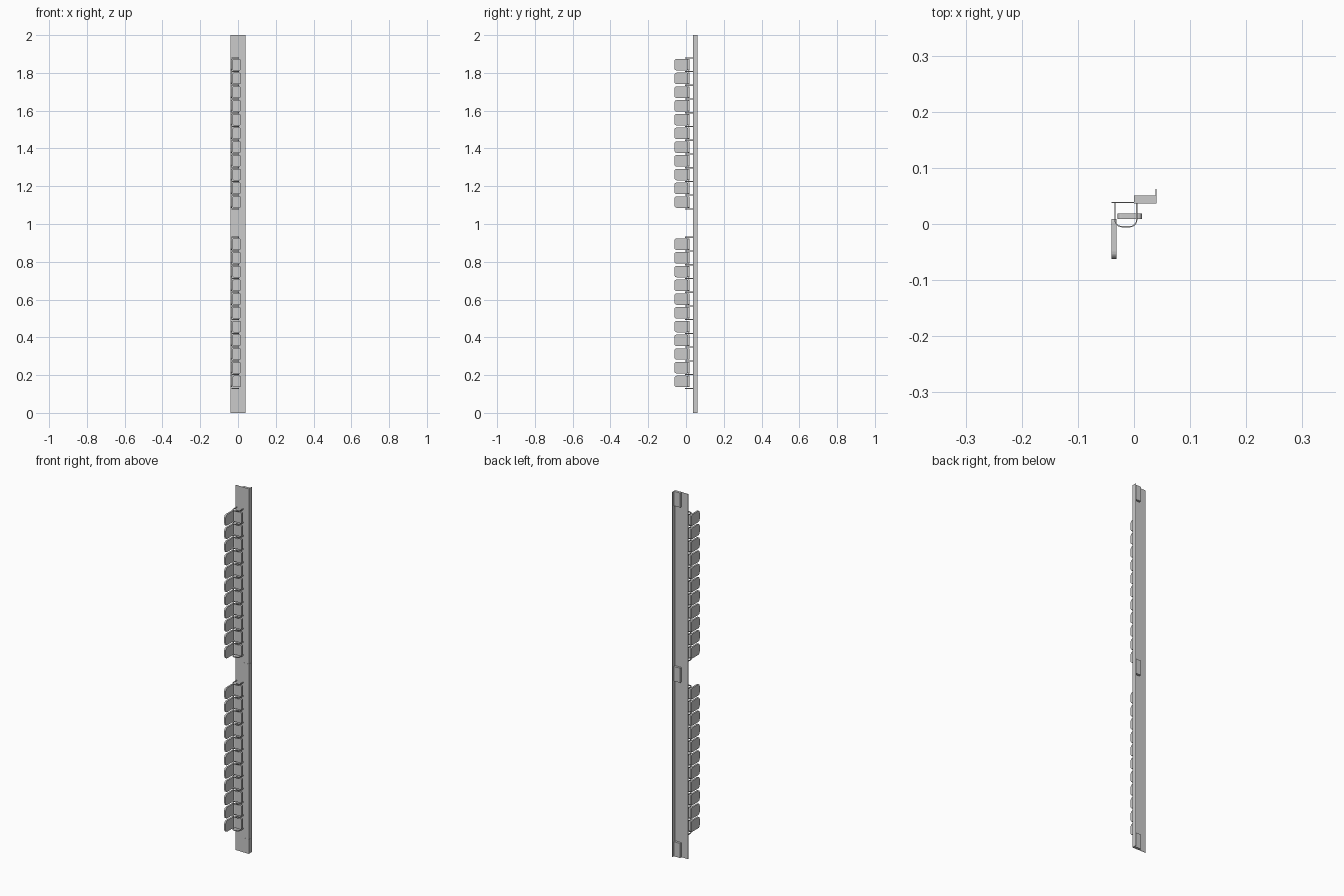
import bpy, bmesh, math
from mathutils import Matrix, Vector

if "Cube" in bpy.data.objects:
    bpy.data.objects.remove(bpy.data.objects["Cube"])


def finish(name, bm):
    bmesh.ops.recalc_face_normals(bm, faces=bm.faces)
    me = bpy.data.meshes.new(name)
    bm.to_mesh(me)
    bm.free()
    ob = bpy.data.objects.new(name, me)
    bpy.context.collection.objects.link(ob)
    return ob


def prism(bm, outline, offset):
    """Close an outline into a solid by extruding it along offset."""
    off = Vector(offset)
    a = [bm.verts.new(p) for p in outline]
    b = [bm.verts.new(Vector(p) + off) for p in outline]
    bm.faces.new(a)
    bm.faces.new(b[::-1])
    n = len(a)
    for i in range(n):
        j = (i + 1) % n
        bm.faces.new((a[i], a[j], b[j], b[i]))


def box(bm, x0, x1, y0, y1, z0, z1):
    prism(bm, [(x0, y0, z0), (x1, y0, z0), (x1, y1, z0), (x0, y1, z0)], (0, 0, z1 - z0))


def rounded(u0, u1, v0, v1, r_low, r_high, steps=4):
    """Rounded rectangle; r_low rounds the u0 corners, r_high the u1 corners."""
    pts = []
    for cu, cv, r, start in ((u1 - r_high, v1 - r_high, r_high, 0), (u0 + r_low, v1 - r_low, r_low, 90),
                             (u0 + r_low, v0 + r_low, r_low, 180), (u1 - r_high, v0 + r_high, r_high, 270)):
        for k in range(steps + 1):
            t = math.radians(start + 90 * k / steps)
            pts.append((cu + r * math.cos(t), cv + r * math.sin(t)))
    return pts


def hoop_outline(x0, x1, y_back, y_front, r, t, steps=6):
    """U-shaped strip seen from above, with thickness t."""
    outer, inner = [(x0, y_back)], [(x0 + t, y_back)]
    for cx, start in ((x0 + r, 180), (x1 - r, 270)):
        for k in range(steps + 1):
            a = math.radians(start + 90 * k / steps)
            c, s = math.cos(a), math.sin(a)
            outer.append((cx + r * c, y_front + r + r * s))
            inner.append((cx + (r - t) * c, y_front + r + (r - t) * s))
    outer.append((x1, y_back))
    inner.append((x1 - t, y_back))
    return outer + inner[::-1]


# Angled back rail: front web plus one side flange
bm = bmesh.new()
T = 0.002
prism(bm, [(-0.04, 0.037, 0), (0.04, 0.037, 0), (0.04, 0.062, 0), (0.04 - T, 0.062, 0),
           (0.04 - T, 0.037 + T, 0), (-0.04, 0.037 + T, 0)], (0, 0, 2))
finish("back_rail", bm)

# Mounting blocks at the bottom, middle and top
bm = bmesh.new()
for z in (0.0, 0.96, 1.92):
    box(bm, 0.0, 0.0405, 0.0365, 0.051, z, z + 0.08)
finish("mounting_blocks", bm)

# Two banks of hoops, front plates and side paddles
PITCH, COUNT = 0.0727, 11
for label, base in (("lower", 0.13), ("upper", 1.08)):
    hoops, plates, paddles = bmesh.new(), bmesh.new(), bmesh.new()
    for i in range(COUNT + 1):
        z = base + i * PITCH
        prism(hoops, [(x, y, z - 0.003) for x, y in hoop_outline(-0.035, 0.006, 0.037, -0.006, 0.014, 0.002)],
              (0, 0, 0.006))
        if i == COUNT:
            break
        lo, hi = z + 0.006, z + PITCH - 0.006
        prism(plates, [(x, 0.009, v) for x, v in rounded(-0.029, 0.014, lo, hi, 0.007, 0.007)], (0, 0.010, 0))
        prism(paddles, [(-0.04, y, v) for y, v in rounded(-0.062, 0.009, lo, hi, 0.013, 0.006)], (0.009, 0, 0))
    finish(label + "_hoops", hoops)
    finish(label + "_front_plates", plates)
    finish(label + "_side_paddles", paddles)
